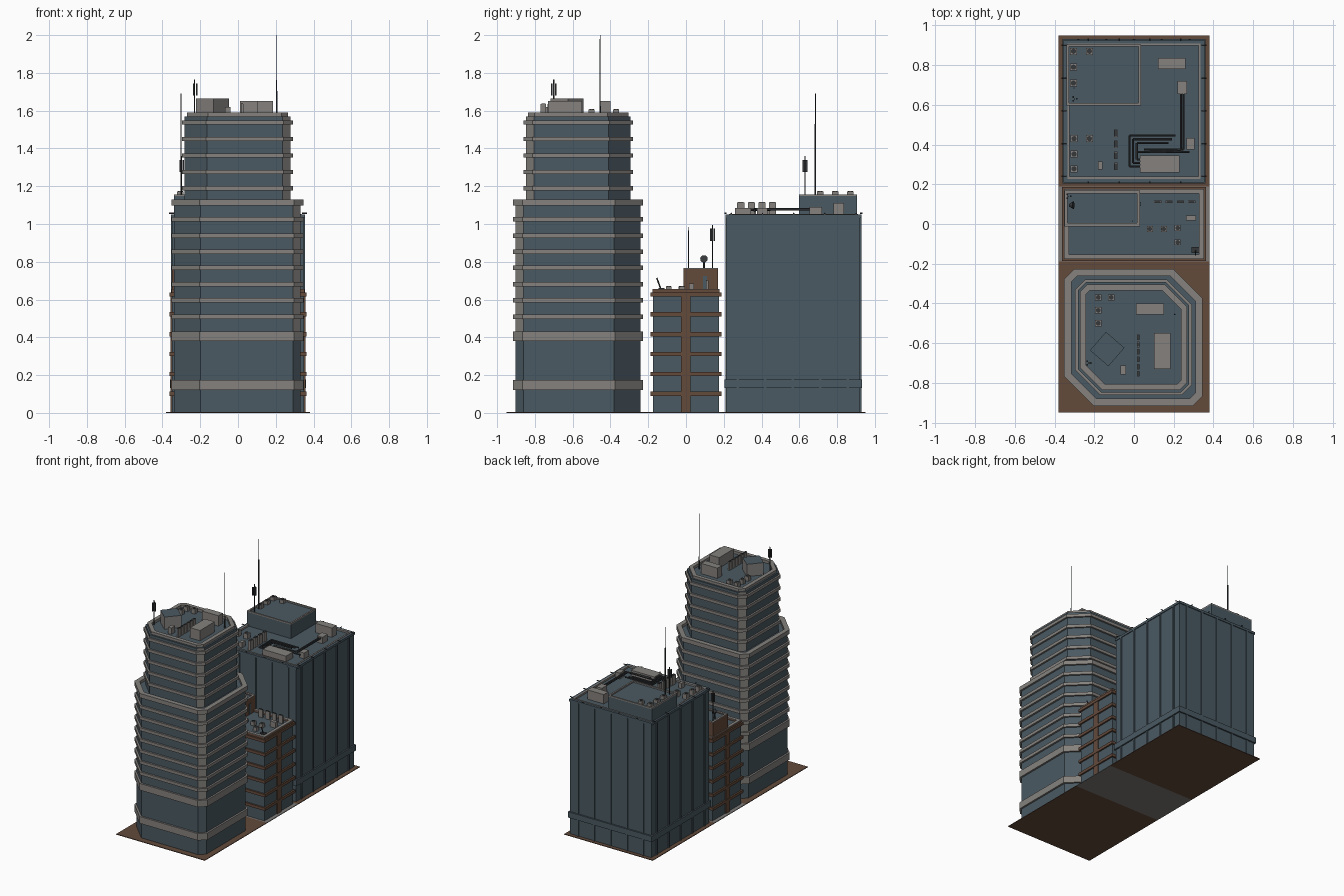
import bpy, bmesh, math
from mathutils import Vector

if "Cube" in bpy.data.objects:
    bpy.data.objects.remove(bpy.data.objects["Cube"])

def mat(name, c):
    m = bpy.data.materials.new(name)
    m.diffuse_color = (*c, 1)
    m.use_nodes = True
    m.node_tree.nodes["Principled BSDF"].inputs["Base Color"].default_value = m.diffuse_color
    return m

GLASS = mat("blue_grey_glass", (0.068, 0.100, 0.122))
STONE = mat("warm_grey_stone", (0.235, 0.222, 0.208))
BRICK = mat("brown_brick", (0.125, 0.068, 0.044))
DARK = mat("dark_metal", (0.035, 0.038, 0.042))
PAVE = mat("grey_paving", (0.20, 0.19, 0.18))

def finish(bm, name, *mats):
    bmesh.ops.recalc_face_normals(bm, faces=bm.faces)
    me = bpy.data.meshes.new(name)
    bm.to_mesh(me)
    bm.free()
    ob = bpy.data.objects.new(name, me)
    bpy.context.collection.objects.link(ob)
    for m in mats:
        me.materials.append(m)
    return ob

def prism(name, pts, z0, z1, *mats, rule=None):
    """Extruded outline; rule(normal) picks the material slot of each face."""
    bm = bmesh.new()
    f = bm.faces.new([bm.verts.new((x, y, z0)) for x, y in pts])
    top = bmesh.ops.extrude_face_region(bm, geom=[f])["geom"]
    bmesh.ops.translate(bm, vec=(0, 0, z1 - z0),
                        verts=[v for v in top if isinstance(v, bmesh.types.BMVert)])
    bmesh.ops.recalc_face_normals(bm, faces=bm.faces)
    if rule:
        for f in bm.faces:
            f.normal_update()
            f.material_index = rule(f.normal)
    return finish(bm, name, *mats)

def ring(name, outer, inner, z0, z1, m):
    bm = bmesh.new()
    loops = [[bm.verts.new((x, y, z)) for x, y in p]
             for p, z in ((outer, z0), (outer, z1), (inner, z1), (inner, z0))]
    n = len(outer)
    for k in range(4):
        a, b = loops[k], loops[(k + 1) % 4]
        for i in range(n):
            bm.faces.new((a[i], a[(i + 1) % n], b[(i + 1) % n], b[i]))
    return finish(bm, name, m)

def rect(x0, x1, y0, y1, g=0):
    return [(x0 - g, y0 - g), (x1 + g, y0 - g), (x1 + g, y1 + g), (x0 - g, y1 + g)]

def box(name, x0, x1, y0, y1, z0, z1, *mats, rule=None):
    return prism(name, rect(x0, x1, y0, y1), z0, z1, *mats, rule=rule)

def cbox(name, x, y, w, d, z0, z1, m):
    return box(name, x - w / 2, x + w / 2, y - d / 2, y + d / 2, z0, z1, m)

def rod(name, p, q, r, m=DARK, r2=None, n=6):
    p, q = Vector(p), Vector(q)
    bm = bmesh.new()
    bmesh.ops.create_cone(bm, cap_ends=True, segments=n, radius1=r,
                          radius2=r if r2 is None else r2, depth=(q - p).length)
    ob = finish(bm, name, m)
    ob.location = (p + q) / 2
    ob.rotation_euler = (q - p).to_track_quat('Z', 'Y').to_euler()
    return ob

def ac_unit(x, y, z, s=0.033, h=0.028):
    cbox("cooling_unit", x, y, s, s, z, z + h, STONE)
    rod("cooling_fan", (x, y, z + h), (x, y, z + h + 0.003), s * 0.38, DARK, n=10)

def vent_row(x, y, dx, dy, n, w, d, z0, z1):
    for i in range(n):
        px, py = x + dx * i, y + dy * i
        cbox("vent_louver", px, py, w, d, z0, z1, STONE)
        cbox("vent_cap", px, py, w * 0.8, d * 0.8, z1, z1 + 0.004, DARK)

def panel_mast(x, y, z0, z1):
    rod("panel_mast", (x, y, z0), (x, y, z1), 0.003)
    for a in range(3):
        t = a * math.tau / 3
        cbox("mast_panel", x + 0.011 * math.cos(t), y + 0.011 * math.sin(t),
             0.008, 0.008, z1 - 0.085, z1 - 0.02, DARK)

# ---------- ground plots ----------
for name, y0, y1, m in (("front_plot", -0.95, -0.19, BRICK),
                        ("middle_plot", -0.19, 0.19, PAVE),
                        ("back_plot", 0.19, 0.95, BRICK)):
    box(name, -0.38, 0.38, y0, y1, 0, 0.005, m)

# ---------- front tower: octagons with two wide and two narrow corners ----------
def octo(x0, x1, y0, y1, big, small, g=0):
    x0, x1, y0, y1 = x0 - g, x1 + g, y0 - g, y1 + g
    b, s = big + 0.586 * g, small + 0.586 * g
    return [(x0 + b, y0), (x1 - s, y0), (x1, y0 + s), (x1, y1 - b),
            (x1 - b, y1), (x0 + s, y1), (x0, y1 - s), (x0, y0 + b)]

def low(g=0):
    return octo(-0.338, 0.332, -0.902, -0.241, 0.14, 0.042, g)

def high(g=0):
    return octo(-0.283, 0.278, -0.848, -0.293, 0.118, 0.042, g)

def narrow_corner(n):
    return int(n.x * n.y < -0.2)

prism("tower_base", low(), 0.005, 0.39, GLASS)
prism("tower_lower_shaft", low(), 0.39, 1.11, GLASS, STONE, rule=narrow_corner)
prism("tower_upper_shaft", high(), 1.11, 1.57, GLASS, STONE, rule=narrow_corner)
lower_bands = [(0.122, 0.175), (0.38, 0.432)] + [(0.498 + 0.0858 * i, 0.522 + 0.0858 * i) for i in range(7)]
for z0, z1 in lower_bands:
    ring("lower_band", low(0.014), low(-0.01), z0, z1, STONE)
for i in range(5):
    ring("upper_band", high(0.013), high(-0.01), 1.177 + 0.0872 * i, 1.2 + 0.0872 * i, STONE)
ring("terrace_parapet", low(0.014), low(-0.022), 1.097, 1.13, STONE)
ring("tower_parapet", high(-0.012), high(-0.042), 1.55, 1.59, STONE)

# tower roof equipment
R = 1.57
box("plant_room", 0.10, 0.185, -0.73, -0.55, R, 1.65, STONE)
box("lift_room", 0.01, 0.15, -0.455, -0.40, R, 1.65, STONE)
c, r = (-0.135, -0.63), 0.087
prism("turned_room", [(c[0] + r * math.cos(a), c[1] + r * math.sin(a))
                      for a in (0.07 + i * math.pi / 2 for i in range(4))],
      R, 1.665, STONE, GLASS, rule=lambda n: int(n.z > 0.5))
for x, y in ((-0.18, -0.37), (-0.115, -0.37), (-0.18, -0.435), (-0.18, -0.5)):
    ac_unit(x, y, R, 0.032, 0.035)
vent_row(0.022, -0.57, 0, -0.037, 6, 0.013, 0.028, R, 1.635)
cbox("roof_cabinet", -0.055, -0.735, 0.028, 0.046, R, 1.62, STONE)
rod("tower_antenna", (0.205, -0.455, R), (0.205, -0.455, 2.0), 0.004, r2=0.0015)
panel_mast(-0.23, -0.70, R, 1.765)

# ---------- middle building ----------
def mid(g=0):
    return rect(-0.35, 0.35, -0.175, 0.175, g)

prism("middle_body", mid(), 0.005, 0.64, GLASS)
for i in range(6):
    ring("brick_band", mid(0.012), mid(-0.01), 0.09 + 0.1052 * i, 0.112 + 0.1052 * i, BRICK)
for s in (-1, 1):
    cbox("brick_pilaster", s * 0.351, -0.002, 0.014, 0.05, 0.005, 0.63, BRICK)
ring("middle_coping_wall", mid(0.002), mid(-0.02), 0.635, 0.652, BRICK)
ring("middle_coping", mid(0.002), mid(-0.022), 0.652, 0.657, STONE)
box("middle_penthouse", -0.35, 0.03, -0.012, 0.17, 0.64, 0.758, BRICK, GLASS,
    rule=lambda n: int(n.z > 0.5))
pent = (-0.35, 0.03, -0.012, 0.17)
ring("penthouse_rim_wall", rect(*pent), rect(*pent, -0.016), 0.755, 0.763, BRICK)
ring("penthouse_coping", rect(*pent), rect(*pent, -0.016), 0.763, 0.767, STONE)
box("penthouse_door", 0.03, 0.035, 0.09, 0.112, 0.645, 0.725, GLASS)
vent_row(0.12, 0.112, 0.057, 0, 4, 0.036, 0.012, 0.64, 0.70)
for x, y in ((0.08, -0.025), (0.15, -0.025), (0.22, -0.02), (0.22, -0.092)):
    ac_unit(x, y, 0.64, 0.03, 0.03)
cbox("middle_cabinet", 0.287, 0.03, 0.05, 0.026, 0.64, 0.685, STONE)
cbox("dish_stand", 0.31, -0.13, 0.04, 0.03, 0.64, 0.662, DARK)
rod("small_aerial", (0.31, -0.135, 0.66), (0.31, -0.155, 0.715), 0.004)
rod("dish_post", (-0.315, 0.095, 0.758), (-0.315, 0.095, 0.805), 0.005)
rod("dish_bowl", (-0.325, 0.095, 0.81), (-0.305, 0.095, 0.815), 0.008, DARK, 0.02, 12)
rod("middle_antenna", (-0.008, 0.014, 0.758), (-0.008, 0.014, 0.985), 0.003, r2=0.002)
panel_mast(-0.33, 0.14, 0.758, 0.995)

# ---------- back building ----------
BX, BY0, BY1 = 0.348, 0.215, 0.922
def back(g=0):
    return rect(-BX, BX, BY0, BY1, g)

prism("back_body", back(), 0.005, 1.04, GLASS)
ring("back_ledge", back(0.011), back(-0.01), 0.132, 0.177, GLASS)
for i in range(5):
    t = 0.275 + 0.1455 * i
    for s in (-1, 1):
        cbox("side_pilaster", s * BX, t, 0.014, 0.013, 0.005, 1.035, GLASS)
    x = -0.28 + 0.14 * i
    for y in (BY0, BY1):
        cbox("end_pilaster", x, y, 0.013, 0.014, 0.005, 1.035, GLASS)
ring("back_rim_wall", back(0.006), back(-0.012), 1.032, 1.05, GLASS)
ring("back_coping", back(-0.012), back(-0.024), 1.035, 1.053, STONE)
pent = (-0.34, 0.035, 0.598, 0.905)
box("back_penthouse", *pent, 1.04, 1.147, GLASS)
ring("back_penthouse_rim", rect(*pent), rect(*pent, -0.012), 1.145, 1.157, STONE)

# edge lamps around the back roof
for s in (-1, 1):
    for i in range(5):
        y = 0.24 + 0.165 * i
        rod("edge_lamp", (s * 0.34, y, 1.056), (s * 0.365, y, 1.056), 0.004)
    for i in range(4):
        x, y = -0.23 + 0.155 * i, (BY0 if s < 0 else BY1)
        rod("edge_lamp", (x, y, 1.056), (x, y + s * 0.012, 1.056), 0.004)

# back roof equipment
R = 1.04
for x0, x1, y0, y1, z1 in ((0.12, 0.26, 0.78, 0.837, 1.112), (0.218, 0.266, 0.655, 0.72, 1.09),
                           (0.03, 0.23, 0.26, 0.345, 1.085), (0.265, 0.305, 0.375, 0.432, 1.085),
                           (-0.182, -0.158, 0.275, 0.315, 1.08)):
    box("roof_cabinet", x0, x1, y0, y1, R, z1, STONE)
vent_row(-0.093, 0.29, 0, 0.056, 4, 0.018, 0.038, R, 1.113)
for x, y in ((-0.302, 0.43), (-0.225, 0.43), (-0.302, 0.352), (-0.302, 0.278)):
    ac_unit(x, y, R, 0.035, 0.04)
for x, y in ((-0.305, 0.87), (-0.225, 0.87), (-0.305, 0.79), (-0.305, 0.71)):
    ac_unit(x, y, 1.147, 0.035, 0.026)

# nested pipe runs between the cabinets
for i in range(3):
    d = 0.018 * i
    path = [(0.21 - d, 0.445 - d), (-0.022 + d, 0.445 - d), (-0.022 + d, 0.29 + d), (0.06, 0.29 + d)]
    for a, b in zip(path, path[1:]):
        rod("roof_pipe", (*a, 1.075), (*b, 1.075), 0.006)
for x in (0.237, 0.25):
    rod("roof_pipe", (x, 0.66, 1.078), (x, 0.375, 1.078), 0.006)
    rod("roof_pipe", (x, 0.375, 1.078), (0.05, 0.375 - (x - 0.237), 1.078), 0.006)
rod("roof_pipe", (0.28, 0.362, 1.07), (0.02, 0.362, 1.07), 0.006)

rod("back_antenna_base", (-0.302, 0.685, 1.147), (-0.302, 0.685, 1.53), 0.004)
rod("back_antenna_tip", (-0.302, 0.685, 1.53), (-0.302, 0.685, 1.69), 0.0025)
panel_mast(-0.30, 0.63, 1.147, 1.36)
